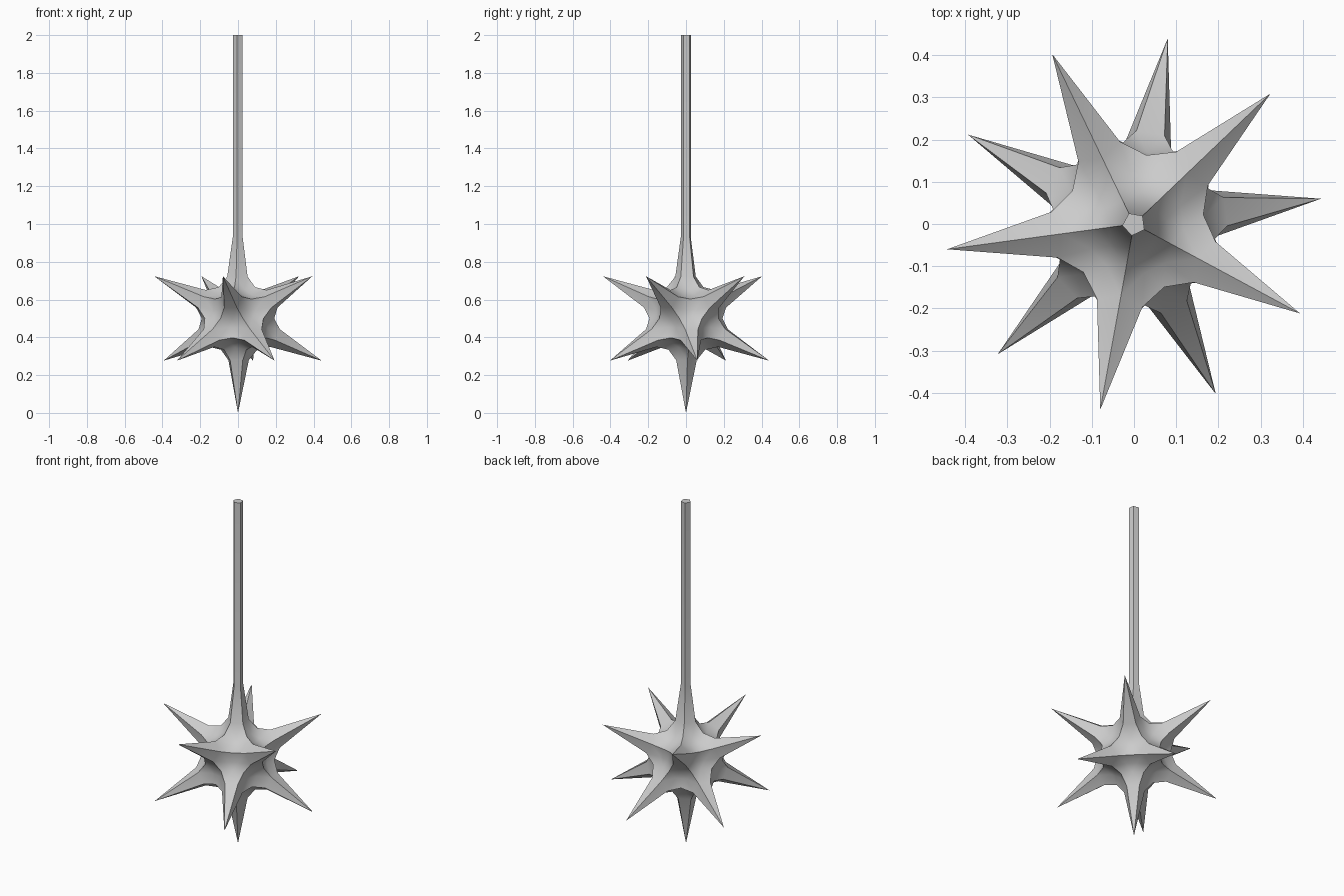
import bpy, bmesh, math
from mathutils import Vector, Matrix

if "Cube" in bpy.data.objects:
    bpy.data.objects.remove(bpy.data.objects["Cube"])

CENTRE_Z, TIP_R = 0.5, 0.5
RING_ANGLE = math.radians(43.7)      # heading of one upper spike

bm = bmesh.new()
bmesh.ops.create_icosphere(bm, subdivisions=3, radius=1.0)
tips = [v.co.normalized() for v in bm.verts if len(v.link_edges) == 5]
upper = next(t for t in tips if 0.2 < t.z < 0.8)
turn = RING_ANGLE - math.atan2(upper.y, upper.x)

# Spiked head: pull each icosphere point in according to its angle from a spike
for v in bm.verts:
    d = v.co.normalized()
    a = math.degrees(min(d.angle(t) for t in tips))
    if a < 2:
        r = TIP_R        # spike tip
    elif a < 20:
        r = 0.229        # spike root
    elif a < 29:
        r = 0.172        # hollow between ridges
    else:
        r = 0.195        # middle of a ridge
    v.co = d * r
bm.transform(Matrix.Translation((0, 0, CENTRE_Z)) @ Matrix.Rotation(turn, 4, 'Z'))

# Pole: open the top spike and extrude its five-sided root upward
top = max(bm.verts, key=lambda v: v.co.z)
bmesh.ops.delete(bm, geom=[top], context='VERTS')
edges = [e for e in bm.edges if e.is_boundary]
for radius, z in ((0.028, 0.93), (0.028, 2.0)):
    new = bmesh.ops.extrude_edge_only(bm, edges=edges)['geom']
    edges = [g for g in new if isinstance(g, bmesh.types.BMEdge)]
    for v in {v for e in edges for v in e.verts}:
        flat = Vector((v.co.x, v.co.y, 0)).normalized() * radius
        v.co = (flat.x, flat.y, z)
bmesh.ops.contextual_create(bm, geom=edges)
bmesh.ops.recalc_face_normals(bm, faces=bm.faces[:])

mesh = bpy.data.meshes.new("spiked_head_on_pole")
bm.to_mesh(mesh)
bm.free()
obj = bpy.data.objects.new("spiked_head_on_pole", mesh)
bpy.context.collection.objects.link(obj)
bpy.context.view_layer.objects.active = obj
obj.select_set(True)
bpy.ops.object.shade_smooth_by_angle(angle=math.radians(40))
